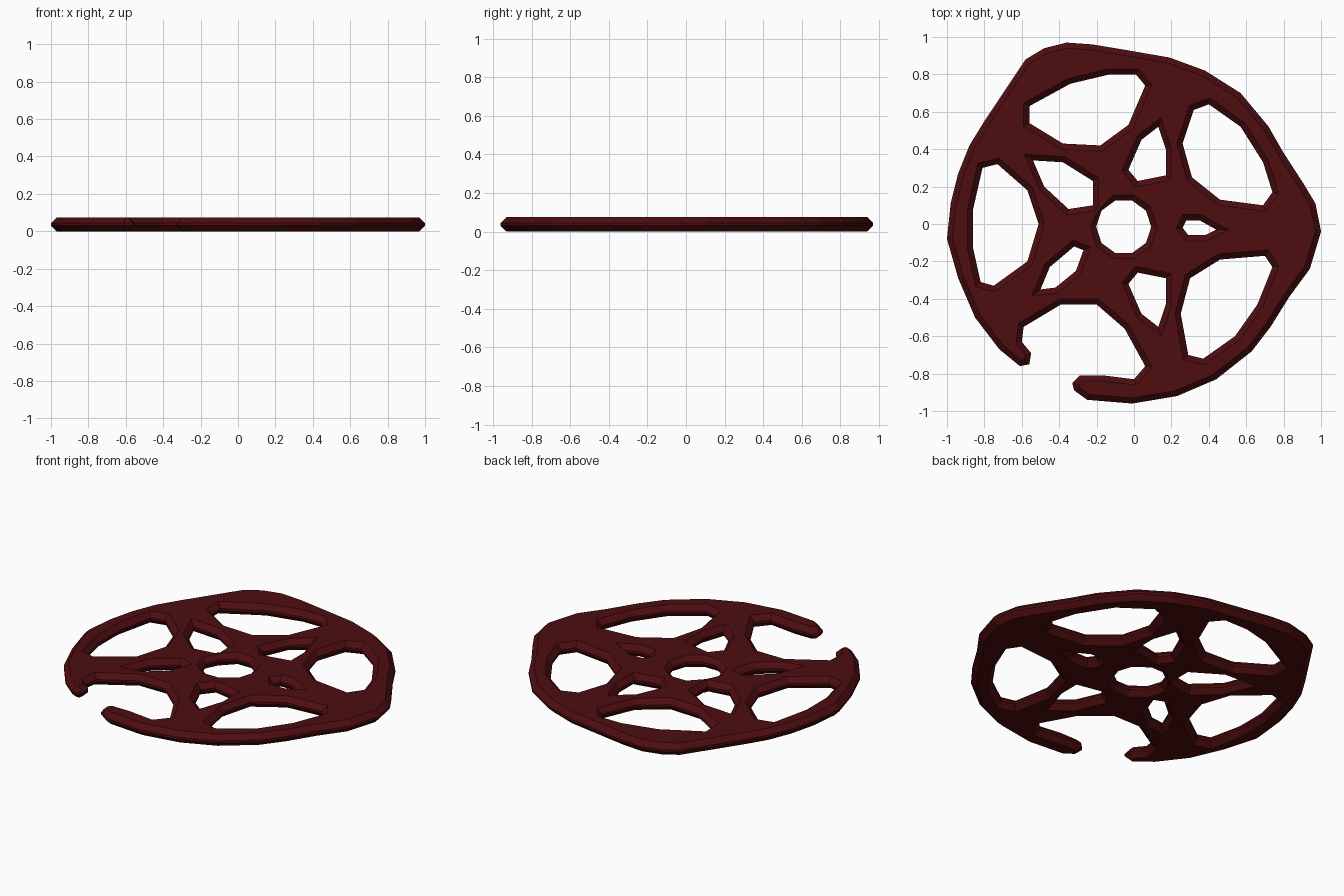
import bpy
import bmesh
from math import cos, sin, tau

cube = bpy.data.objects.get("Cube")
if cube:
    bpy.data.objects.remove(cube, do_unlink=True)

THICKNESS = 0.074
BEVEL = 0.03


def make_material(name, colour):
    material = bpy.data.materials.new(name)
    material.use_nodes = True
    material.diffuse_color = colour
    shader = material.node_tree.nodes["Principled BSDF"]
    shader.inputs["Base Color"].default_value = colour
    shader.inputs["Roughness"].default_value = 0.8
    return material


def ring(centre_x, centre_y, radius, sides):
    """Regular polygon used for the hub opening."""
    return [(centre_x + radius * cos(tau * i / sides),
             centre_y + radius * sin(tau * i / sides)) for i in range(sides)]


def mirror_front_back(points, axis_y):
    return [(x, 2 * axis_y - y) for x, y in points]


def add_loop(curve, points):
    """Add one closed straight-sided loop to a flat curve."""
    spline = curve.splines.new("POLY")
    spline.points.add(len(points) - 1)
    for point, (x, y) in zip(spline.points, points):
        point.co = (x, y, 0, 1)
    spline.use_cyclic_u = True
    spline.use_smooth = False


def bevelled_plate(name, loops, material):
    """Fill nested loops into a plate whose edges taper to the mid-plane."""
    curve = bpy.data.curves.new(name + "_profile", "CURVE")
    curve.dimensions = "2D"
    curve.fill_mode = "BOTH"
    curve.extrude = THICKNESS / 2 - BEVEL
    curve.bevel_depth = BEVEL
    curve.bevel_resolution = 0
    curve.offset = -BEVEL
    for points in loops:
        add_loop(curve, points)
    profile = bpy.data.objects.new(name + "_profile", curve)
    mesh = bpy.data.meshes.new_from_object(profile)
    bpy.data.objects.remove(profile)
    bpy.data.curves.remove(curve)

    # Weld the caps to the rim and rest the plate on the ground
    bm = bmesh.new()
    bm.from_mesh(mesh)
    bmesh.ops.remove_doubles(bm, verts=bm.verts, dist=0.0005)
    bmesh.ops.recalc_face_normals(bm, faces=bm.faces)
    bmesh.ops.translate(bm, verts=bm.verts, vec=(0, 0, THICKNESS / 2))
    for face in bm.faces:
        face.smooth = False
        face.material_index = 0
    bm.to_mesh(mesh)
    bm.free()
    mesh.name = name
    mesh.materials.clear()
    mesh.materials.append(material)
    plate = bpy.data.objects.new(name, mesh)
    bpy.context.collection.objects.link(plate)
    return plate


# Outer rim, from the front hook round to the broken end
rim = [
    (-.32, -.89), (-.25, -.94), (-.01, -.96), (.23, -.92), (.44, -.83),
    (.63, -.68), (.73, -.55), (.83, -.39), (.94, -.24), (1, -.04),
    (.97, .11), (.91, .21), (.8, .38), (.72, .52), (.57, .7),
    (.38, .82), (.19, .89), (-.1, .94), (-.22, .96), (-.36, .97),
    (-.48, .94), (-.58, .88), (-.66, .76), (-.8, .55), (-.88, .42),
    (-.94, .27), (-.98, .11), (-1, -.08), (-.94, -.29), (-.85, -.5),
    (-.72, -.67), (-.61, -.76), (-.56, -.75), (-.55, -.69),
]

# Edge of the open bay between the two rim ends
open_bay = [
    (-.6, -.63), (-.59, -.55), (-.39, -.43), (-.2, -.43), (-.05, -.56),
    (.06, -.76), (0, -.83), (-.16, -.81), (-.29, -.81), (-.33, -.85),
]

# Large windows between the spokes
back_window = [
    (-.56, .54), (-.38, .43), (-.18, .42), (-.03, .53), (.06, .74),
    (.01, .8), (-.13, .8), (-.34, .75), (-.56, .63),
]
back_left_window = [
    (.32, .61), (.4, .64), (.57, .52), (.69, .33), (.74, .17),
    (.69, .1), (.46, .13), (.31, .25), (.26, .43),
]
front_left_window = [
    (.46, -.19), (.7, -.17), (.74, -.23), (.66, -.43), (.54, -.6),
    (.37, -.72), (.29, -.7), (.25, -.48), (.3, -.29),
]
right_window = [
    (-.81, .3), (-.73, .32), (-.57, .18), (-.51, 0), (-.57, -.2),
    (-.75, -.33), (-.82, -.31), (-.86, -.13), (-.86, .08),
]

# Slots that split each spoke
back_slot = [(.13, .52), (.17, .4), (.17, .26), (.02, .23), (-.03, .29), (.04, .45)]
front_slot = mirror_front_back(back_slot, -.015)
back_right_slot = [(-.54, .34), (-.38, .33), (-.22, .23), (-.22, .1), (-.35, .08), (-.48, .2)]
front_right_slot = [(-.32, -.12), (-.27, -.14), (-.31, -.25), (-.42, -.34), (-.5, -.35), (-.45, -.23)]
left_slot = [(.28, .02), (.35, .02), (.44, -.03), (.38, -.06), (.29, -.06), (.26, -.02)]

hub_opening = ring(-.055, -.015, .147, 10)

dark_red = make_material("dark_red", (0.075, 0.004, 0.005, 1))
bevelled_plate("spoked_wheel", [
    rim + open_bay, back_window, back_left_window, front_left_window, right_window,
    back_slot, front_slot, back_right_slot, front_right_slot, left_slot, hub_opening,
], dark_red)
